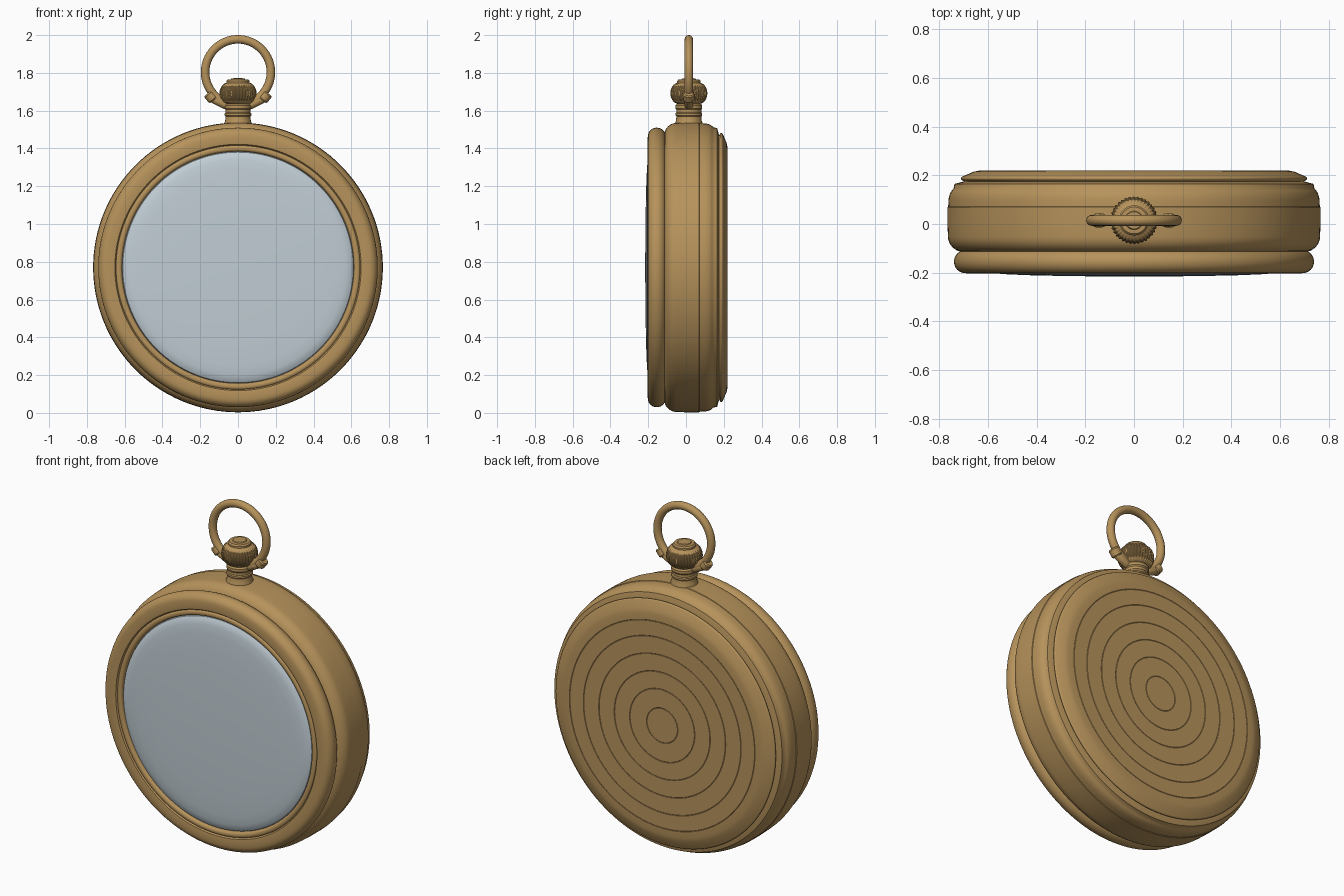
import bpy, bmesh, math
from mathutils import Vector, Matrix

if "Cube" in bpy.data.objects:
    bpy.data.objects.remove(bpy.data.objects["Cube"])


def material(name, rgb):
    m = bpy.data.materials.new(name)
    m.use_nodes = True
    m.diffuse_color = (*rgb, 1)
    m.node_tree.nodes["Principled BSDF"].inputs["Base Color"].default_value = (*rgb, 1)
    return m


GOLD = material("antique gold", (0.47, 0.29, 0.105))
GLASS = material("pale blue glass", (0.53, 0.61, 0.66))

CASE_Z = 0.77      # height of the case axis
STEM_Y = 0.015     # depth of the stem and bow
FACING = Matrix.Translation((0, 0, CASE_Z)) @ Matrix.Rotation(math.pi / 2, 4, 'X')
UPRIGHT = Matrix.Translation((0, STEM_Y, 0))


def finish(name, bm, mat, angle=35):
    bmesh.ops.recalc_face_normals(bm, faces=bm.faces)
    me = bpy.data.meshes.new(name)
    bm.to_mesh(me)
    bm.free()
    me.materials.append(mat)
    ob = bpy.data.objects.new(name, me)
    bpy.context.collection.objects.link(ob)
    bpy.ops.object.select_all(action='DESELECT')
    ob.select_set(True)
    bpy.context.view_layer.objects.active = ob
    bpy.ops.object.shade_smooth_by_angle(angle=math.radians(angle))
    return ob


def lathe(name, profile, mat, place, steps=128, closed=False, ridge=None):
    """Turn (radius, height) points about local z; ridge scales the radius per step."""
    bm = bmesh.new()
    rings = []
    for r, h in profile:
        if r == 0:
            rings.append([bm.verts.new((0, 0, h))] * steps)
            continue
        ring = []
        for i in range(steps):
            a = math.tau * i / steps
            k = r * (ridge(i, r) if ridge else 1)
            ring.append(bm.verts.new((k * math.cos(a), k * math.sin(a), h)))
        rings.append(ring)
    pairs = list(zip(rings, rings[1:]))
    if closed:
        pairs.append((rings[-1], rings[0]))
    for a, b in pairs:
        for i in range(steps):
            j = (i + 1) % steps
            corners = list(dict.fromkeys((a[i], a[j], b[j], b[i])))
            bm.faces.new(corners)
    bm.transform(place)
    return finish(name, bm, mat)


def arc(cx, cy, rx, ry, start, end, n=8):
    """Points of an elliptical arc, angles in degrees."""
    angles = [math.radians(start + (end - start) * i / n) for i in range(n + 1)]
    return [(cx + rx * math.cos(t), cy + ry * math.sin(t)) for t in angles]


# Case middle: rounded band (local height is toward the front)
lathe("case_band",
      [(0, 0.11)] + arc(0.70, 0.05, 0.065, 0.065, 90, 0)
      + [(0.767, 0.0), (0.767, -0.069), (0.764, -0.071), (0.764, -0.073)]
      + arc(0.735, -0.09, 0.028, 0.055, 0, -60, 6)
      + [(0.742, -0.145), (0.738, -0.165), (0.70, -0.175), (0, -0.175)],
      GOLD, FACING)

# Front bezel: rounded ring with a stepped inner lip
lathe("front_bezel",
      [(0.60, 0.105), (0.70, 0.105)] + arc(0.695, 0.155, 0.045, 0.047, -75, 90, 14)
      + [(0.675, 0.204), (0.652, 0.201), (0.648, 0.194)]
      + arc(0.631, 0.192, 0.015, 0.009, 0, 180, 6) + [(0.612, 0.175)],
      GOLD, FACING, closed=True)

# Domed crystal with a softly rolled edge
lathe("crystal",
      [(0, 0.216), (0.15, 0.2155), (0.3, 0.2135), (0.42, 0.211), (0.52, 0.207),
       (0.57, 0.203), (0.595, 0.197), (0.61, 0.188), (0.617, 0.17), (0.617, 0.11)],
      GLASS, FACING)

# Back lid: bevelled disc with fine concentric grooves
lid = [(0.69, -0.165), (0.70, -0.176)] + arc(0.697, -0.187, 0.015, 0.010, 40, -60, 6)
lid += [(0.685, -0.204), (0.66, -0.215), (0.64, -0.219)]
for r in (0.60, 0.51, 0.41, 0.31, 0.21, 0.10):
    lid += [(r + 0.002, -0.22), (r, -0.2185), (r - 0.002, -0.22)]
lid.append((0, -0.22))
lathe("back_lid", lid, GOLD, FACING)

# Pendant neck with collars
lathe("neck",
      [(0, 1.50), (0.073, 1.50), (0.073, 1.535), (0.068, 1.545), (0.066, 1.57),
       (0.071, 1.575), (0.071, 1.585), (0.066, 1.59), (0.066, 1.605),
       (0.071, 1.612), (0.071, 1.628), (0.064, 1.636), (0, 1.64)],
      GOLD, UPRIGHT, steps=48)


# Fluted crown and its smooth cap
def flute(i, r):
    return 0.955 if i % 4 > 1 and r > 0.07 else 1


lathe("crown",
      [(0, 1.63), (0.055, 1.63)] + arc(0.055, 1.692, 0.043, 0.056, -80, 80, 12)
      + [(0.058, 1.751), (0, 1.751)],
      GOLD, UPRIGHT, steps=144, ridge=flute)
lathe("crown_cap",
      [(0.062, 1.74), (0.062, 1.757), (0.055, 1.765), (0.038, 1.766),
       (0.035, 1.771), (0, 1.773)],
      GOLD, UPRIGHT, steps=48)

# Bow: round ring running into the neck
lathe("bow", arc(0.174, 0, 0.0225, 0.0225, 0, 345, 15), GOLD,
      Matrix.Translation((0, STEM_Y, 1.8035)) @ Matrix.Rotation(math.pi / 2, 4, 'X'),
      steps=96, closed=True)

# Bow joints: collar where the bow meets each pivot, plus a short lug to the neck
for side, label in ((1, "left"), (-1, "right")):
    for part, a, b, r in (("collar", (0.158, 1.693), (0.128, 1.655), 0.029),
                          ("lug", (0.14, 1.668), (0.05, 1.622), 0.023)):
        p = Vector((side * a[0], STEM_Y, a[1]))
        d = Vector((side * b[0], STEM_Y, b[1])) - p
        place = Matrix.Translation(p) @ d.to_track_quat('Z', 'Y').to_matrix().to_4x4()
        n = d.length
        lathe(f"{label}_bow_{part}",
              [(0, 0), (r * 0.8, 0), (r, n * 0.15), (r, n * 0.85), (r * 0.8, n), (0, n)],
              GOLD, place, steps=24)
